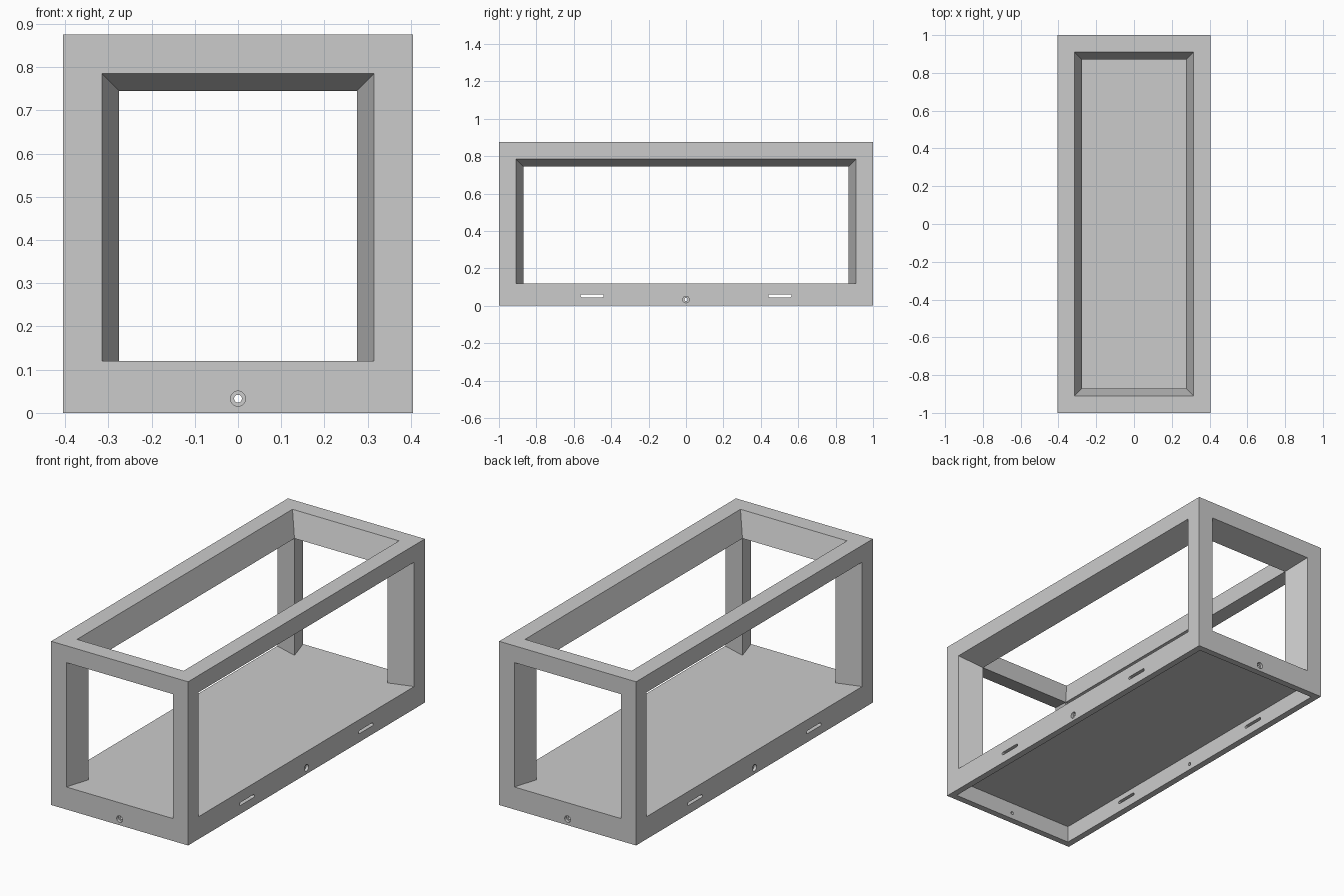
import bpy, bmesh, math
from mathutils import Matrix, Vector

if "Cube" in bpy.data.objects:
    bpy.data.objects.remove(bpy.data.objects["Cube"])

X, Y, Z = 0.405, 1.0, 0.875      # outer half width, half length, height
BAR, DEEP = 0.09, 0.13           # visible bar width, depth of slanted reveal
FLOOR, UNDER, WALL = 0.12, 0.09, 0.035

grey = bpy.data.materials.new("light grey")
grey.diffuse_color = (0.6, 0.6, 0.6, 1)
grey.use_nodes = True
grey.node_tree.nodes["Principled BSDF"].inputs["Base Color"].default_value = grey.diffuse_color


def make(name, bm):
    bmesh.ops.recalc_face_normals(bm, faces=bm.faces[:])
    me = bpy.data.meshes.new(name)
    bm.to_mesh(me)
    bm.free()
    me.materials.append(grey)
    ob = bpy.data.objects.new(name, me)
    bpy.context.collection.objects.link(ob)
    return ob


def box(name, x, y, z0, z1):
    bm = bmesh.new()
    bmesh.ops.create_cube(bm, size=1, matrix=Matrix.Translation((0, 0, (z0 + z1) / 2))
                          @ Matrix.Diagonal((2 * x, 2 * y, z1 - z0, 1)))
    return make(name, bm)


def prism(name, outline, axis, a, b):
    """Extrude a (horizontal, z) outline along x or y, from a to b."""
    bm = bmesh.new()
    put = (lambda h, z, d: (d, h, z)) if axis == 'x' else (lambda h, z, d: (h, d, z))
    f = bm.faces.new([bm.verts.new(put(h, z, a)) for h, z in outline])
    r = bmesh.ops.extrude_face_region(bm, geom=[f])
    move = Vector((b - a, 0, 0)) if axis == 'x' else Vector((0, b - a, 0))
    bmesh.ops.translate(bm, vec=move, verts=[v for v in r['geom'] if isinstance(v, bmesh.types.BMVert)])
    return make(name, bm)


def stadium(c, z, half, r, n=24):
    """Circle outline, stretched to a rounded slot when half > 0."""
    pts = []
    for i in range(n):
        t = 2 * math.pi * (i + 0.5) / n
        pts.append((c + r * math.cos(t) + math.copysign(half, math.cos(t)), z + r * math.sin(t)))
    return pts


def cut(ob, cutter):
    m = ob.modifiers.new("cut", 'BOOLEAN')
    m.operation, m.solver, m.object = 'DIFFERENCE', 'EXACT', cutter
    bpy.context.view_layer.objects.active = ob
    bpy.ops.object.modifier_apply(modifier=m.name)
    bpy.data.objects.remove(cutter)


# Base tray: floor on top, hollow below
base = box("base_tray", X, Y, 0, FLOOR)
cut(base, box("hollow", X - WALL, Y - WALL, -0.1, UNDER))

# Recessed screw holes in the middle of each side, slots in the long sides
for axis, reach in (('x', X), ('y', Y)):
    cut(base, prism("drill", stadium(0, 0.033, 0, 0.009), axis, -reach - 0.1, reach + 0.1))
    for s in (-1, 1):
        cut(base, prism("recess", stadium(0, 0.033, 0, 0.0175), axis, s * (reach - 0.015), s * (reach + 0.1)))
for s in (-1, 1):
    cut(base, prism("slot", stadium(s * 0.502, 0.053, 0.054, 0.008), 'x', -X - 0.1, X + 0.1))

# Open frame: kite-section posts and rails, mitred at the corners
bm = bmesh.new()


def corner(sx, sy):
    ix, iy, iz = X - DEEP, Y - DEEP, Z - DEEP
    p = {'outer': (X, Y, Z), 'top': (X - BAR, Y - BAR, Z), 'inner': (ix, iy, iz),
         'front': (X - BAR, Y, Z - BAR), 'side': (X, Y - BAR, Z - BAR)}
    return {k: (sx * a, sy * b, c) for k, (a, b, c) in p.items()}


def loft(ring_a, ring_b):
    a, b = [[bm.verts.new(p) for p in ring] for ring in (ring_a, ring_b)]
    for i in range(4):
        j = (i + 1) % 4
        bm.faces.new((a[i], a[j], b[j], b[i]))


for s in (-1, 1):
    for keys, ends in ((('outer', 'top', 'inner', 'side'), ((s, -1), (s, 1))),      # long rails
                       (('outer', 'top', 'inner', 'front'), ((-1, s), (1, s)))):    # short rails
        loft(*[[corner(*e)[k] for k in keys] for e in ends])
    for t in (-1, 1):                                                              # posts
        ring = [corner(s, t)[k] for k in ('outer', 'front', 'inner', 'side')]
        loft(ring, [(x, y, FLOOR) for x, y, z in ring])
bmesh.ops.remove_doubles(bm, verts=bm.verts[:], dist=1e-5)
make("window_frame", bm)
